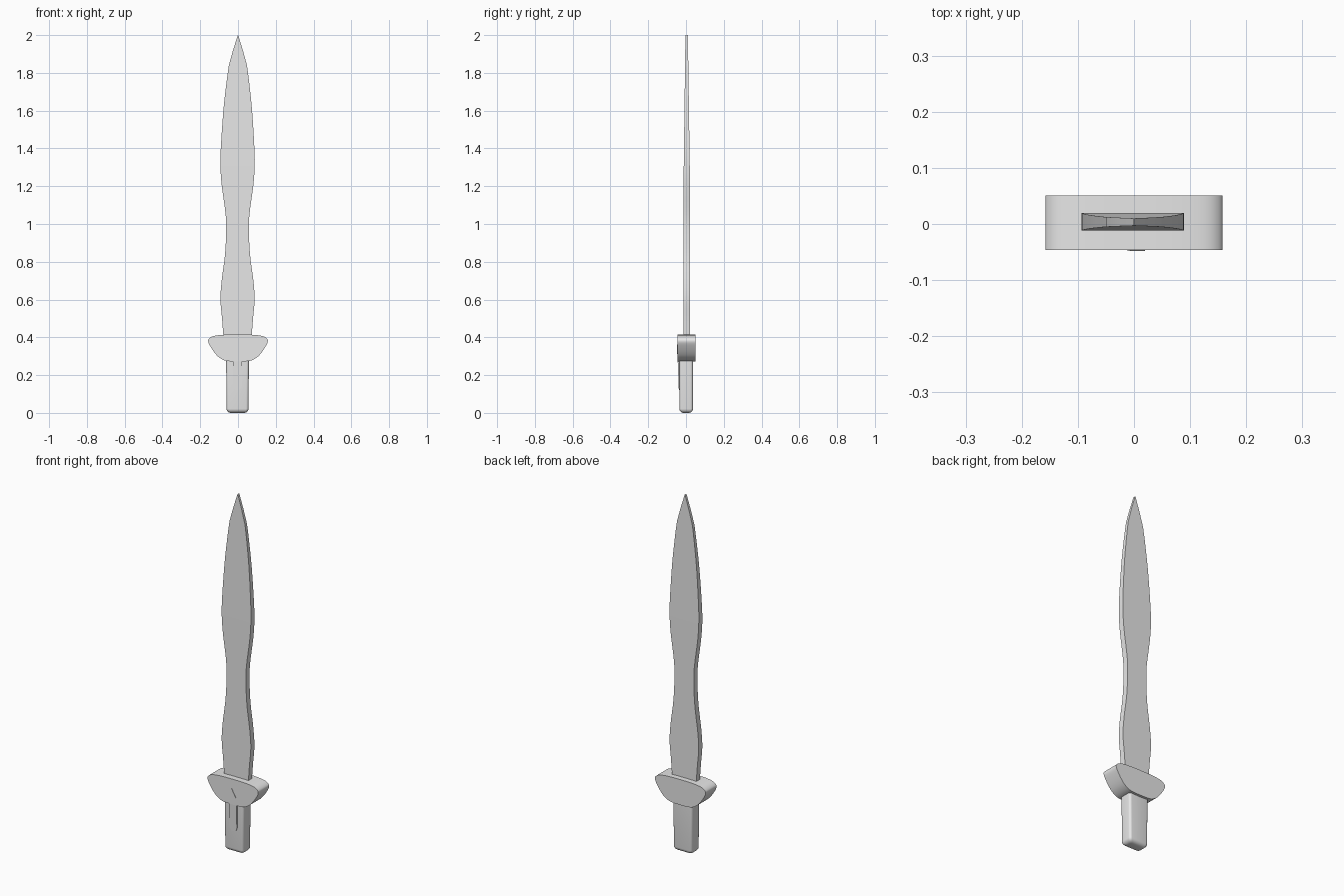
import bpy, bmesh, math
from mathutils import Vector

cube = bpy.data.objects.get("Cube")
if cube:
    bpy.data.objects.remove(cube, do_unlink=True)

grey = bpy.data.materials.new("plain_grey")
grey.use_nodes = True
grey.diffuse_color = (0.8, 0.8, 0.8, 1)
grey.node_tree.nodes["Principled BSDF"].inputs["Base Color"].default_value = (0.8, 0.8, 0.8, 1)


def finish(name, bm, angle=30):
    bmesh.ops.recalc_face_normals(bm, faces=bm.faces)
    mesh = bpy.data.meshes.new(name)
    bm.to_mesh(mesh)
    bm.free()
    obj = bpy.data.objects.new(name, mesh)
    bpy.context.collection.objects.link(obj)
    mesh.materials.append(grey)
    bpy.ops.object.select_all(action='DESELECT')
    obj.select_set(True)
    bpy.context.view_layer.objects.active = obj
    bpy.ops.object.shade_smooth_by_angle(angle=math.radians(angle))
    return obj


def loft(name, rings, angle=30):
    """Skin a stack of equal-sized rings and cap both ends."""
    bm = bmesh.new()
    loops = [[bm.verts.new(p) for p in ring] for ring in rings]
    n = len(loops[0])
    for a, b in zip(loops, loops[1:]):
        for i in range(n):
            j = (i + 1) % n
            bm.faces.new((a[i], a[j], b[j], b[i]))
    bm.faces.new(loops[0])
    bm.faces.new(loops[-1])
    return finish(name, bm, angle)


def rounded_rect(cx, cy, hx, hy, r, z, steps=5):
    ring = []
    for k, (sx, sy) in enumerate(((1, 1), (-1, 1), (-1, -1), (1, -1))):
        for s in range(steps + 1):
            a = math.pi / 2 * (k + s / steps)
            ring.append((cx + sx * (hx - r) + r * math.cos(a),
                         cy + sy * (hy - r) + r * math.sin(a), z))
    return ring


def smooth_path(points, steps=4):
    """Catmull-Rom curve through the points."""
    pts = [Vector(p) for p in points]
    pts = [pts[0]] + pts + [pts[-1]]
    out = []
    for a, b, c, d in zip(pts, pts[1:], pts[2:], pts[3:]):
        for s in range(steps):
            t = s / steps
            out.append(0.5 * (2 * b + (c - a) * t + (2 * a - 5 * b + 4 * c - d) * t * t
                              + (3 * b - a - 3 * c + d) * t ** 3))
    return out + [pts[-1]]


# Leaf-shaped blade: (height, half width), thinning towards the point
outline = smooth_path([(0.38, 0.073), (0.5, 0.082), (0.6, 0.0905), (0.7, 0.084),
                       (0.83, 0.067), (0.95, 0.0605), (1.05, 0.063), (1.2, 0.083),
                       (1.3, 0.0905), (1.4, 0.089), (1.6, 0.076), (1.75, 0.06), (1.84, 0.048)])
outline += [Vector((1.92, 0.026)), Vector((2.0, 0.001))]
rings = []
for z, w in outline:
    t = max(0, (z - 1.3) / 0.7)
    front, back = -0.012 + 0.009 * t, 0.02 - 0.01 * t
    cx = -0.0025 * (1 - t)
    rings.append([(cx - w, front, z), (cx + w, front, z), (cx + w, back, z), (cx - w, back, z)])
loft("blade", rings)

# Crossguard: bowl-shaped profile, mirrored and pushed through the depth
half = smooth_path([(0, 0.415), (0.07, 0.414), (0.125, 0.408), (0.15, 0.396), (0.158, 0.38),
                    (0.148, 0.355), (0.122, 0.316), (0.095, 0.29), (0.06, 0.275), (0, 0.272)])
profile = half + [Vector((-p.x, p.y)) for p in half[-2:0:-1]]
loft("crossguard", [[(p.x, y, p.y) for p in profile] for y in (-0.046, 0.051)], 35)

# Grip: rounded bar with a rounded foot
rings = []
foot = 0.022
for s in range(6):
    a = math.pi / 2 * s / 5
    inset = foot * (1 - math.sin(a))
    rings.append(rounded_rect(-0.0025, 0.001, 0.058 - inset, 0.036 - inset, 0.013,
                              foot * (1 - math.cos(a))))
rings.append(rounded_rect(-0.0025, 0.001, 0.0605, 0.036, 0.013, 0.3))
loft("grip", rings, 40)

# Tongue on the grip front: round lower end, leaning out towards the guard
tongue = [(0.02, 0.3), (-0.026, 0.3)]
for s in range(9):
    a = math.pi * (1 + s / 8)
    tongue.append((-0.003 + 0.023 * math.cos(a), 0.143 + 0.023 * math.sin(a)))
front_ring = [(x, -0.038 - 0.007 * (z - 0.12) / 0.18, z) for x, z in tongue]
loft("grip_tongue", [front_ring, [(x, -0.02, z) for x, z in tongue]], 30)

# Thin slanted ridge on the guard front
ridge = [(-0.012, 0.36), (-0.007, 0.362), (0.02, 0.315), (0.016, 0.312)]
loft("guard_ridge", [[(x, y, z) for x, z in ridge] for y in (-0.048, -0.04)])
